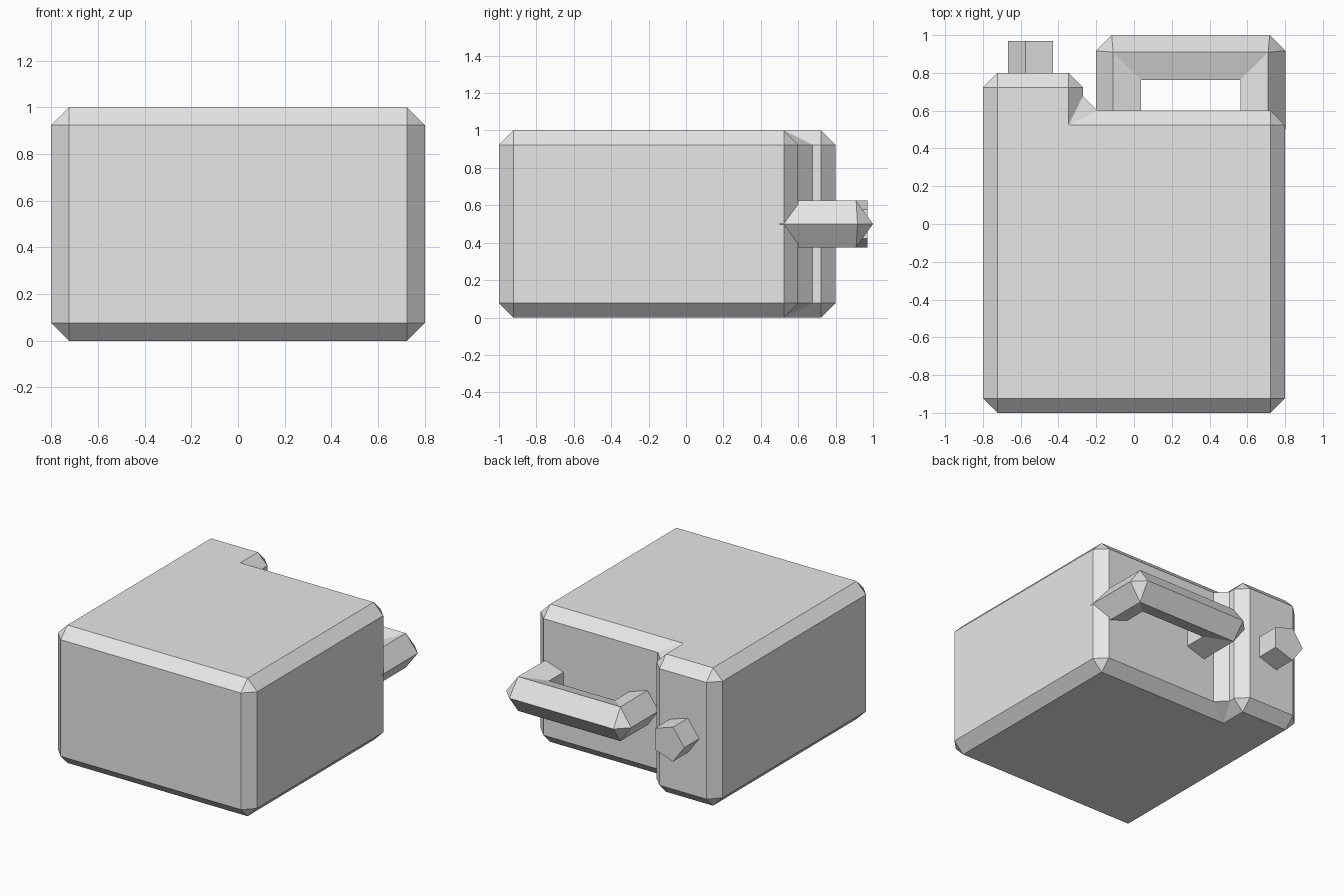
import bpy, bmesh
from math import cos, sin, tau

if "Cube" in bpy.data.objects:
    bpy.data.objects.remove(bpy.data.objects["Cube"], do_unlink=True)

grey = bpy.data.materials.new("light_grey")
grey.use_nodes = True
grey.diffuse_color = (0.8, 0.8, 0.8, 1)
grey.node_tree.nodes["Principled BSDF"].inputs["Base Color"].default_value = (0.8, 0.8, 0.8, 1)


def loft(name, rings):
    """Closed solid skinned through equal-length rings, with capped ends."""
    bm = bmesh.new()
    loops = [[bm.verts.new(p) for p in ring] for ring in rings]
    n = len(rings[0])
    for a, b in zip(loops, loops[1:]):
        for i in range(n):
            j = (i + 1) % n
            bm.faces.new((a[i], a[j], b[j], b[i]))
    bm.faces.new(loops[0])
    bm.faces.new(loops[-1])
    # coincident points collapse, turning corner quads into triangles
    bmesh.ops.remove_doubles(bm, verts=bm.verts, dist=0.0005)
    bmesh.ops.recalc_face_normals(bm, faces=bm.faces)
    mesh = bpy.data.meshes.new(name)
    bm.to_mesh(mesh)
    bm.free()
    mesh.materials.append(grey)
    obj = bpy.data.objects.new(name, mesh)
    bpy.context.collection.objects.link(obj)
    return obj


# Canister body: stepped outline with chamfered edges
C = 0.077
flat = [(-0.8 + C, -1 + C), (0.8 - C, -1 + C), (0.8 - C, 0.6 - C),
        (-0.27 - C, 0.6 - C), (-0.27 - C, 0.8 - C), (-0.8 + C, 0.8 - C)]
# outward direction of the wall entering and leaving each corner
walls = [(0, -1), (1, 0), (0, 1), (1, 0), (0, 1), (-1, 0)]
wide, narrow = [], []
for i, (x, y) in enumerate(flat):
    before, after = walls[i - 1], walls[i]
    pair = [(x + C * d[0], y + C * d[1]) for d in (before, after)]
    if i == 3:  # inner corner of the step
        pair = [(-0.27 + C, 0.6), (-0.27, 0.6 + C)]
    wide += pair
    narrow += [(x, y)] * 2
loft("canister_body", [[(x, y, z) for x, y in outline] for outline, z in
                       ((narrow, 0), (wide, C), (wide, 1 - C), (narrow, 1))])

# Pentagon section shared by the cap and the handle, first point outward
R = 0.131
section = [(R * cos(tau * k / 5), R * sin(tau * k / 5)) for k in range(5)]

# Spout cap
loft("spout_cap", [[(-0.535 - o, y, 0.5 + h) for o, h in section] for y in (0.75, 0.97)])

# Handle: two legs and a grip, mitred, with the outer corners clipped
MID, HALF, BACK, CLIP = 0.3, 0.37, 0.869, 0.083


def leg_rings(s):
    foot = [(MID + s * (HALF + o), 0.5, 0.5 + h) for o, h in section]
    corner = [(MID + s * (HALF + o), BACK + o, 0.5 + h) for o, h in section]
    x, y, z = corner[0]
    return [foot, [(x, y - CLIP, z)] + corner[1:], [(x - s * CLIP, y, z)] + corner[1:]]


loft("handle", leg_rings(-1) + leg_rings(1)[::-1])
